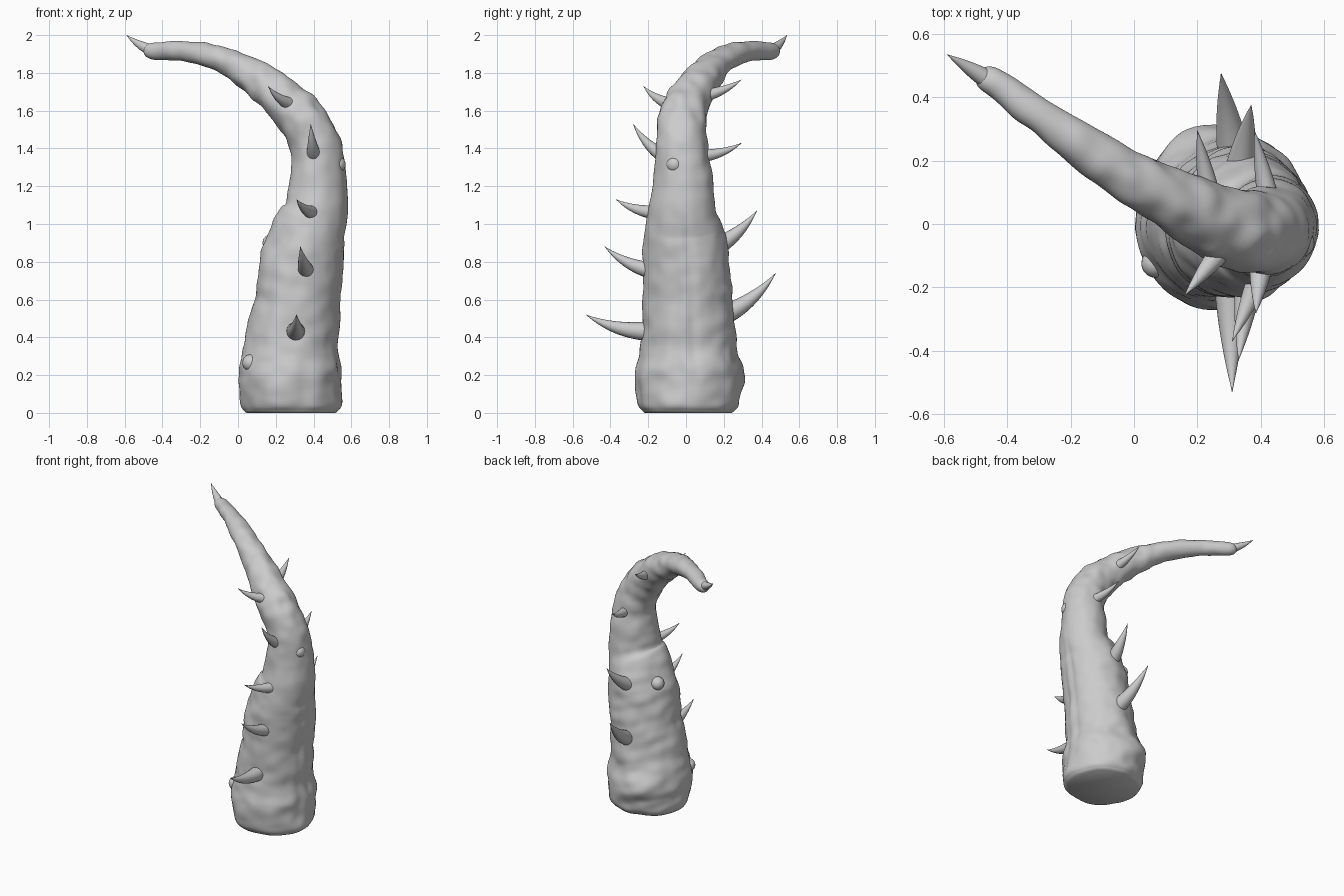
import bpy, bmesh, math
from mathutils import Vector, noise

if "Cube" in bpy.data.objects:
    bpy.data.objects.remove(bpy.data.objects["Cube"])

skin = bpy.data.materials.new("pale_grey")
skin.diffuse_color = (0.6, 0.6, 0.6, 1)
skin.use_nodes = True
skin.node_tree.nodes["Principled BSDF"].inputs["Base Color"].default_value = skin.diffuse_color


def catmull(pts, t):
    """Smooth sample of a list of vectors, t in 0..len-1."""
    i = min(int(t), len(pts) - 2)
    f = t - i
    p0, p1, p2, p3 = (pts[max(i - 1, 0)], pts[i], pts[i + 1], pts[min(i + 2, len(pts) - 1)])
    return 0.5 * (2 * p1 + (p2 - p0) * f + (2 * p0 - 5 * p1 + 4 * p2 - p3) * f * f
                  + (3 * p1 - p0 - 3 * p2 + p3) * f ** 3)


def skin_rings(name, rings):
    """Bridge closed rings of points into a capped, smooth tube."""
    bm = bmesh.new()
    loops = [[bm.verts.new(p) for p in ring] for ring in rings]
    n = len(loops[0])
    for a, b in zip(loops, loops[1:]):
        for j in range(n):
            k = (j + 1) % n
            bm.faces.new((a[j], a[k], b[k], b[j]))
    bm.faces.new(loops[0][::-1])
    bm.faces.new(loops[-1])
    bmesh.ops.recalc_face_normals(bm, faces=bm.faces)
    mesh = bpy.data.meshes.new(name)
    bm.to_mesh(mesh)
    bm.free()
    obj = bpy.data.objects.new(name, mesh)
    bpy.context.collection.objects.link(obj)
    mesh.materials.append(skin)
    bpy.ops.object.select_all(action='DESELECT')
    obj.select_set(True)
    bpy.context.view_layer.objects.active = obj
    bpy.ops.object.shade_smooth_by_angle(angle=math.radians(45))
    return obj


# Tentacle spine: x, y, z, radius in the bend plane, sideways radius
spine = [Vector(p) for p in (
    (0.28, 0.01, 0.012, 0.245, 0.245), (0.28, 0.01, 0.06, 0.267, 0.272),
    (0.275, 0.014, 0.22, 0.267, 0.28), (0.283, 0.01, 0.38, 0.242, 0.252),
    (0.318, 0.005, 0.60, 0.228, 0.241), (0.34, 0.0, 0.80, 0.216, 0.23),
    (0.375, -0.015, 0.96, 0.2, 0.207), (0.418, -0.018, 1.07, 0.168, 0.182),
    (0.424, -0.015, 1.22, 0.152, 0.16), (0.418, -0.022, 1.38, 0.136, 0.138),
    (0.37, -0.022, 1.51, 0.131, 0.132), (0.275, 0.0, 1.625, 0.122, 0.12),
    (0.155, 0.06, 1.73, 0.104, 0.1), (0.03, 0.125, 1.812, 0.086, 0.086),
    (-0.12, 0.215, 1.882, 0.068, 0.07), (-0.30, 0.345, 1.917, 0.053, 0.056),
    (-0.42, 0.433, 1.915, 0.047, 0.047), (-0.472, 0.463, 1.918, 0.036, 0.036),
    (-0.49, 0.473, 1.922, 0.018, 0.018))]

side = Vector((0.47, 0.883, 0)).normalized()
STEPS, SIDES = 190, 88
last = len(spine) - 1
rings = []
for i in range(STEPS + 1):
    t = last * i / STEPS
    s = catmull(spine, t)
    centre = Vector(s[:3])
    tangent = (Vector(catmull(spine, min(t + 0.3, last))[:3])
               - Vector(catmull(spine, max(t - 0.3, 0))[:3])).normalized()
    if centre.z < 0.25:
        tangent = tangent.lerp(Vector((0, 0, 1)), min(1, (0.25 - centre.z) * 8)).normalized()
    v = (side - tangent * side.dot(tangent)).normalized()
    u = tangent.cross(v).normalized()
    ring = []
    for j in range(SIDES):
        a = -2 * math.pi * j / SIDES
        offset = u * (s[3] * math.cos(a)) + v * (s[4] * math.sin(a))
        p = centre + offset
        ang = math.atan2(offset.y, offset.x)
        # lumpy hide, with slanted wrinkles strongest on the back and left
        back_left = max(0, (offset.y - offset.x) / offset.length)
        lump = 0.06 * noise.noise(p * 6) + 0.025 * noise.noise(p * 13 + Vector((3, 1, 7)))
        lump += (0.015 + 0.035 * back_left) * noise.noise(
            Vector((p.x * 4, p.y * 4, (p.z + 0.3 * p.x) * 14)))
        # lumpier towards the thin end
        if centre.z > 1.2:
            lump += 0.12 * min(1, (centre.z - 1.2) * 2) * noise.noise(p * 12 + Vector((5, 5, 5)))
        # swollen ridge round the back of the foot
        lump += 0.07 * math.exp(-((ang - 1.8) / 0.5) ** 2 - ((centre.z - 0.2) / 0.07) ** 2)
        # lengthwise folds on the outer side
        fade = max(0, min(1, (centre.z - 0.1) * 6, (1.15 - centre.z) * 5))
        lump -= 0.04 * fade * (math.exp(-((ang - 0.12) / 0.1) ** 2)
                               + 0.5 * math.exp(-((ang + 0.25) / 0.1) ** 2))
        ring.append(centre + offset * (1 + lump))
    if i == 0:
        # flat sole
        rings.append([Vector((p.x * 0.94 + 0.28 * 0.06, p.y * 0.94, 0)) for p in ring])
    rings.append(ring)
skin_rings("tentacle", rings)


def spike(name, base, tip, radius, sag, root=0.05):
    """Curved horn from base to tip, bowed downwards by sag."""
    b, e = Vector(base), Vector(tip)
    mid = (b + e) / 2 - Vector((0, 0, sag))
    b2 = b - (mid - b).normalized() * root
    out = []
    for i in range(15):
        f = i / 14
        c = b2 * (1 - f) ** 2 + mid * (2 * f * (1 - f)) + e * f * f
        d = ((mid - b2) * (1 - f) + (e - mid) * f).normalized()
        u = d.cross(Vector((0, 0, 1))).normalized()
        w = u.cross(d)
        r = max(radius * (1 - f ** 1.5), 0.001)
        out.append([c + (u * math.cos(k * math.pi / 8) + w * math.sin(k * math.pi / 8)) * r
                    for k in range(16)])
    skin_rings(name, out)


# Spikes along the front, the back and the very end
spikes = {
    "front_spike": [((0.305, -0.21, 0.43), (0.31, -0.53, 0.52), 0.052, 0.05),
                    ((0.36, -0.20, 0.755), (0.33, -0.43, 0.88), 0.045, 0.045),
                    ((0.39, -0.18, 1.06), (0.31, -0.37, 1.13), 0.038, 0.03),
                    ((0.40, -0.14, 1.37), (0.385, -0.28, 1.53), 0.039, 0.045),
                    ((0.27, -0.09, 1.635), (0.16, -0.225, 1.73), 0.037, 0.035)],
    "back_spike": [((0.31, 0.25, 0.54), (0.275, 0.475, 0.74), 0.052, 0.05),
                   ((0.34, 0.20, 0.90), (0.37, 0.375, 1.07), 0.048, 0.04),
                   ((0.42, 0.10, 1.36), (0.38, 0.295, 1.43), 0.035, 0.03),
                   ((0.235, 0.11, 1.68), (0.20, 0.295, 1.765), 0.035, 0.025)],
    "end_spike": [((-0.472, 0.462, 1.925), (-0.59, 0.535, 2.0), 0.03, 0.014, 0.015)]}
for kind, rows in spikes.items():
    for n, row in enumerate(rows):
        spike(f"{kind}_{n + 1}", *row)

# Blunt round nubs, mostly sunk into the hide
for n, c in enumerate(((0.068, -0.125, 0.265), (0.525, -0.06, 1.315), (0.175, 0.075, 0.9))):
    bpy.ops.mesh.primitive_uv_sphere_add(segments=20, ring_count=12, radius=0.045, location=c)
    nub = bpy.context.object
    nub.name = f"nub_{n + 1}"
    nub.data.materials.append(skin)
    bpy.ops.object.shade_smooth_by_angle(angle=math.radians(60))
